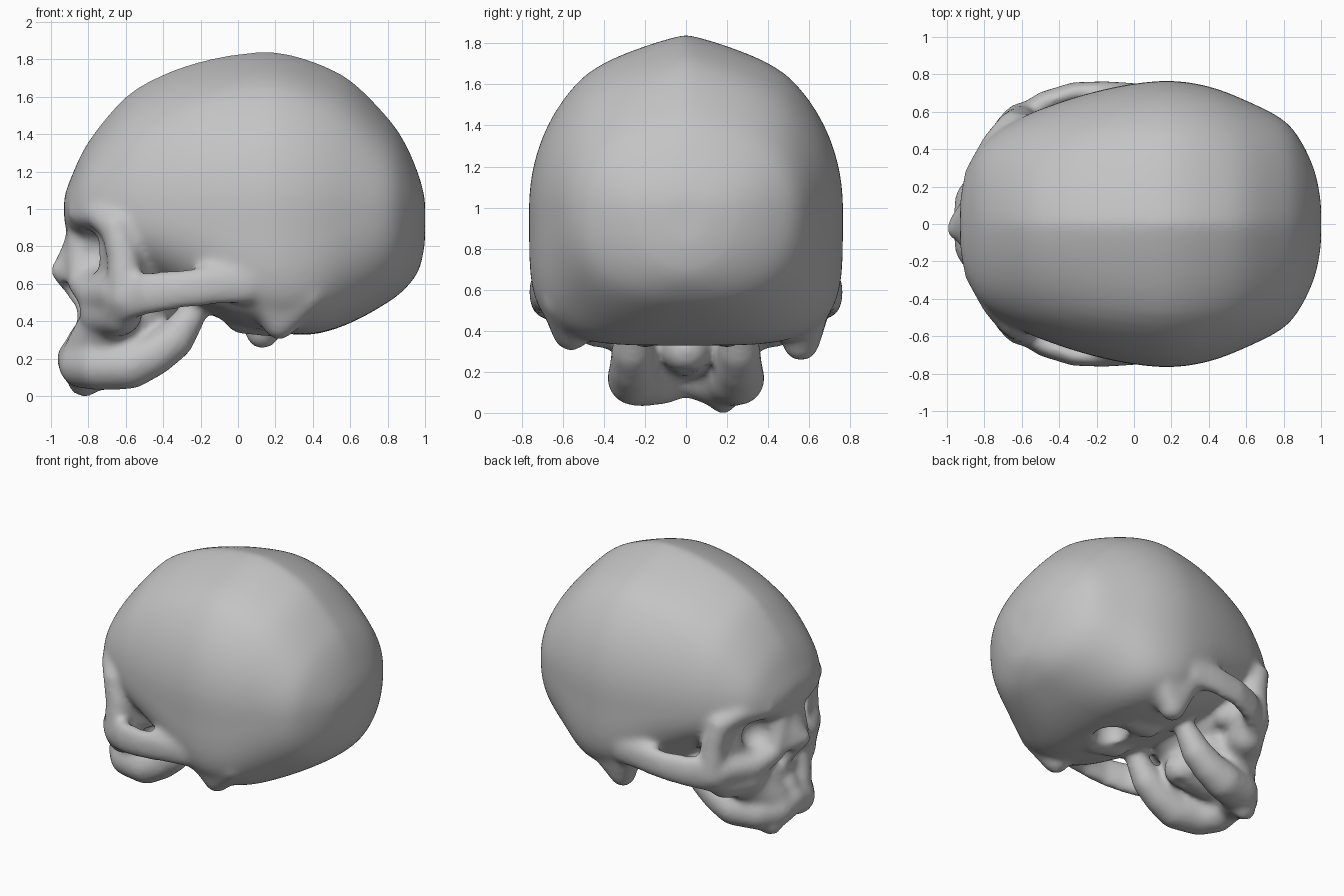
import bpy, bmesh, math
from mathutils import Vector

old = bpy.data.objects.get("Cube")
if old:
    bpy.data.objects.remove(old)

bone = bpy.data.materials.new("bone grey")
bone.use_nodes = True
GREY = (0.55, 0.55, 0.55, 1)
bone.diffuse_color = GREY
bone.node_tree.nodes["Principled BSDF"].inputs["Base Color"].default_value = GREY

# Directions shared by every rounded piece
ball = bmesh.new()
bmesh.ops.create_icosphere(ball, subdivisions=3, radius=1)
DIRS = [v.co.copy() for v in ball.verts]
ball.free()


def hull(bm, spheres, tall=1):
    """Convex skin around spheres given as (x, y, z, radius)."""
    tmp = bmesh.new()
    for x, y, z, r in spheres:
        for d in DIRS:
            tmp.verts.new((x + d.x * r, y + d.y * r, z + d.z * r * tall))
    bmesh.ops.convex_hull(tmp, input=tmp.verts[:])
    bmesh.ops.delete(tmp, geom=[v for v in tmp.verts if not v.link_faces], context='VERTS')
    bmesh.ops.recalc_face_normals(tmp, faces=tmp.faces[:])
    me = bpy.data.meshes.new("tmp")
    tmp.to_mesh(me)
    tmp.free()
    bm.from_mesh(me)
    bpy.data.meshes.remove(me)


def chain(bm, spheres, tall=1):
    """Rounded bar running through the spheres."""
    for pair in zip(spheres, spheres[1:]):
        hull(bm, pair, tall)


def blob(bm, loc, radii):
    start = len(bm.verts)
    bmesh.ops.create_icosphere(bm, subdivisions=4, radius=1)
    bm.verts.ensure_lookup_table()
    for v in bm.verts[start:]:
        v.co = Vector(loc) + Vector(a * b for a, b in zip(v.co, radii))


def side(s, spheres):
    return [(x, y * s, z, r) for x, y, z, r in spheres]


def spline(rows, steps=4):
    """Smoothly interpolated rows."""
    rows = [Vector(r) for r in rows]
    out = []
    for i in range(len(rows) - 1):
        a, b, c, d = (rows[min(max(i + k, 0), len(rows) - 1)] for k in (-1, 0, 1, 2))
        for j in range(steps):
            t = j / steps
            out.append(b + (c - a) * (t / 2) + (a * 2 - b * 5 + c * 4 - d) * (t * t / 2)
                       + (b * 3 - a - c * 3 + d) * (t ** 3 / 2))
    return out + [rows[-1]]


def finish(name, bm):
    me = bpy.data.meshes.new(name)
    bm.to_mesh(me)
    bm.free()
    me.materials.append(bone)
    ob = bpy.data.objects.new(name, me)
    bpy.context.scene.collection.objects.link(ob)
    return ob


def remesh(ob, size):
    m = ob.modifiers.new("merge", 'REMESH')
    m.mode = 'VOXEL'
    m.voxel_size = size
    m.use_smooth_shade = True


# Braincase: x, top, bottom, half width, squareness of the lower half
STATIONS = [
    (-.93, 1.06, .93, .12, 2), (-.9, 1.15, .88, .27, 2), (-.8, 1.36, .82, .44, 2),
    (-.6, 1.6, .68, .57, 2.6), (-.4, 1.72, .58, .65, 2.8), (-.2, 1.79, .46, .71, 3),
    (0, 1.83, .38, .75, 4), (.2, 1.84, .34, .765, 4.5), (.4, 1.79, .33, .735, 4),
    (.6, 1.69, .39, .66, 3), (.8, 1.49, .5, .555, 2.5), (.9, 1.34, .58, .43, 2.3),
    (.97, 1.17, .68, .27, 2), (1, 1.05, .82, .11, 2)]
SIDES = 64
skull = bmesh.new()
rings = []
for x, top, low, w, n in spline(STATIONS):
    ring = []
    for k in range(SIDES):
        a = 2 * math.pi * k / SIDES
        c, s = math.cos(a), math.sin(a)
        e = 2 / n if s < 0 else 1
        z = 1 + (top - 1 if s > 0 else 1 - low) * math.copysign(abs(s) ** e, s)
        y = w * math.copysign(abs(c) ** e, c)
        # The crown slopes like a low roof away from the midline
        if s > 0:
            z -= .035 * s * math.sin(math.pi * min(abs(y) / .5, 1)) * (top - 1)
        ring.append(skull.verts.new((x, y, z)))
    rings.append(ring)
for p, q in zip(rings, rings[1:]):
    for k in range(SIDES):
        m = (k + 1) % SIDES
        skull.faces.new((p[k], p[m], q[m], q[k]))
skull.faces.new(rings[0])
skull.faces.new(rings[-1])
bmesh.ops.recalc_face_normals(skull, faces=skull.faces[:])

# Core of the face, palate and nose bridge
blob(skull, (-.5, 0, .65), (.3, .34, .25))
blob(skull, (-.68, 0, .65), (.2, .12, .27))
blob(skull, (-.6, 0, .42), (.26, .31, .18))
chain(skull, [(-.8, 0, .28, .12), (-.42, 0, .31, .12)])
chain(skull, [(-.86, 0, .9, .06), (-.88, 0, .78, .05), (-.95, -.03, .67, .055), (-.8, 0, .5, .07)])

for s in (-1, 1):
    # Side of the nose
    hull(skull, side(s, [(-.94, 0, .67, .055), (-.87, .03, .84, .05), (-.84, .12, .82, .05),
                         (-.84, .14, .62, .06)]))
    # Brow, outer rim and lower rim of the eye socket
    chain(skull, side(s, [(-.6, .55, .55, .1), (-.61, .54, .74, .09), (-.65, .52, .9, .085),
                          (-.74, .43, .97, .075), (-.84, .26, .98, .07), (-.87, .08, .97, .06)]))
    chain(skull, side(s, [(-.64, .5, .55, .11), (-.76, .3, .54, .1), (-.84, .15, .6, .07),
                          (-.86, .08, .85, .06)]))
    # Bone filling the back and outer wall of the socket
    hull(skull, side(s, [(-.7, .2, .75, .12), (-.61, .52, .6, .07), (-.62, .51, .9, .08),
                         (-.5, .36, .6, .09), (-.5, .43, .9, .09)]))
    # Cheekbone and arch
    chain(skull, side(s, [(-.7, .28, .45, .15), (-.63, .44, .44, .12), (-.6, .54, .53, .11)]))
    chain(skull, side(s, [(-.62, .55, .53, .07), (-.48, .65, .55, .06), (-.32, .705, .57, .055),
                          (-.15, .71, .59, .055), (.06, .69, .61, .06)]), tall=1.95)
    # Tooth ridge running back to the wing behind the palate
    chain(skull, side(s, [(-.855, 0, .2, .115), (-.83, .12, .17, .13), (-.75, .21, .165, .135),
                          (-.58, .255, .165, .13), (-.45, .26, .22, .115), (-.34, .26, .3, .105),
                          (-.25, .26, .43, .08)]))
    chain(skull, side(s, [(-.8, .12, .24, .13), (-.68, .24, .4, .16)]))
    # Bony point behind the ear, and knobs of the skull base
    x, tip = (.22, .3) if s < 0 else (.13, .25)
    hull(skull, side(s, [(x - .08, .62, .57, .1), (x + .16, .6, .55, .1), (x, .56, tip + .09, .09)]))
    chain(skull, side(s, [(.02, .17, .42, .09), (.2, .2, .4, .085)]))
blob(skull, (-.82, .18, .065), (.09, .07, .07))

# Hollows: eye sockets, nose opening, palate vault and opening under the base
hollow = bmesh.new()
for s in (-1, 1):
    hull(hollow, side(s, [(-.93, .34, .77, .15), (-.79, .29, .77, .115)]))
    blob(hollow, (-.9, s * .075, .53), (.11, .05, .09))
chain(hollow, [(-.68, 0, .05, .09), (-.38, 0, .1, .12)])
chain(hollow, [(.2, 0, .28, .13), (.2, 0, .42, .11)])

cutter = finish("hollow_cutter", hollow)
remesh(cutter, .025)
cutter.hide_render = True
cutter.display_type = 'WIRE'

body = finish("skull", skull)
remesh(body, .022)
cut = body.modifiers.new("hollows", 'BOOLEAN')
cut.operation = 'DIFFERENCE'
cut.solver = 'EXACT'
cut.object = cutter
remesh(body, .018)
soft = body.modifiers.new("soften", 'SMOOTH')
soft.factor = .5
soft.iterations = 12

# Bake the modifiers so that the cutter is no longer needed
graph = bpy.context.evaluated_depsgraph_get()
baked = bpy.data.meshes.new_from_object(body.evaluated_get(graph))
body.modifiers.clear()
body.data = baked
bpy.data.objects.remove(cutter)
